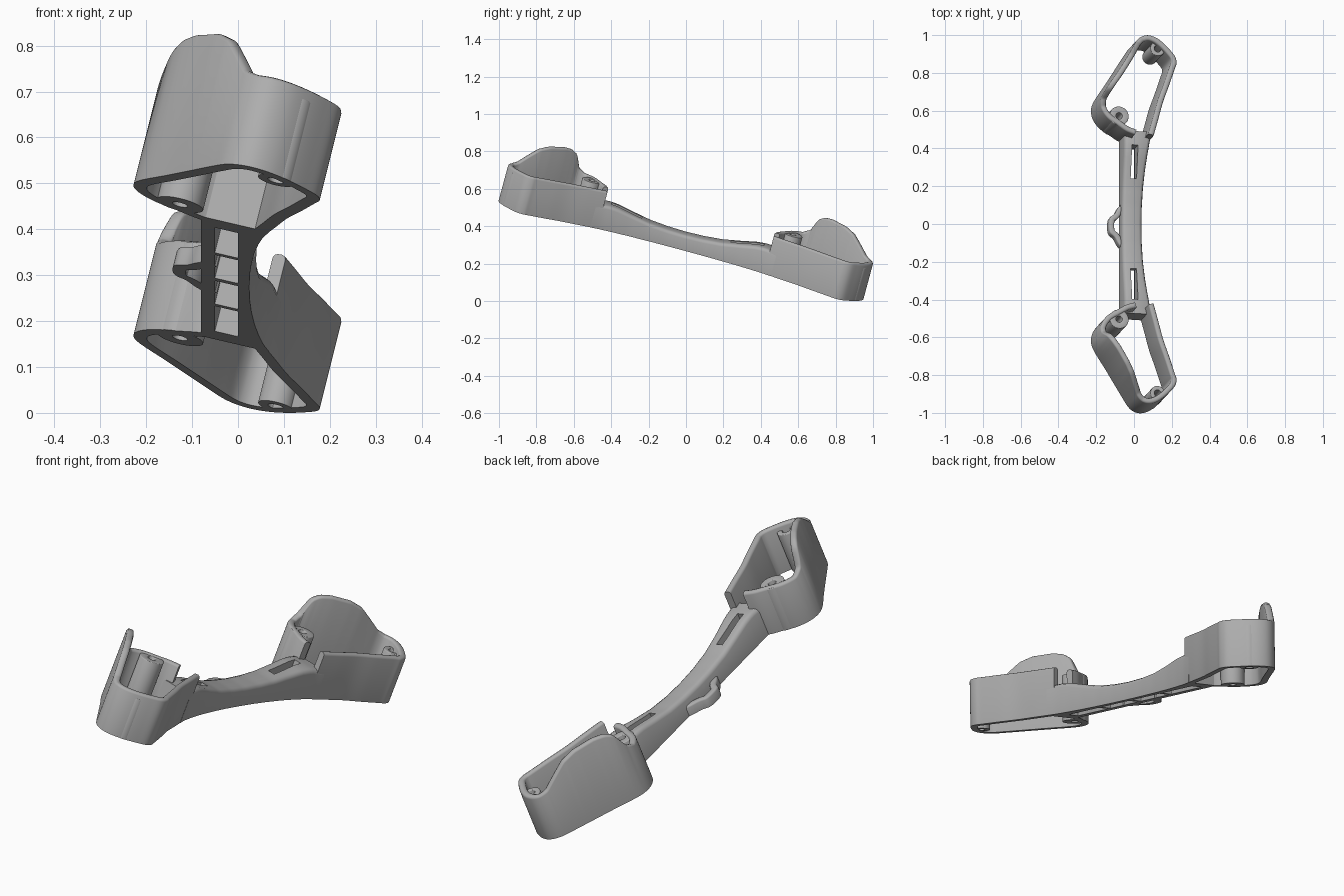
import bpy, bmesh, math
from mathutils import Vector, Matrix

old = bpy.data.objects.get("Cube")
if old:
    bpy.data.objects.remove(old, do_unlink=True)

# Single plastic material
plastic = bpy.data.materials.new("grey_plastic")
plastic.use_nodes = True
GREY = (0.42, 0.42, 0.42, 1)
plastic.diffuse_color = GREY
plastic.node_tree.nodes["Principled BSDF"].inputs["Base Color"].default_value = GREY

# The whole part is modelled flat, then tilted by this frame
UP = Vector((0.25, 0.27, 1)).normalized()
ALONG = Vector((0, 1, -0.27)).normalized()
ACROSS = ALONG.cross(UP)
FRAME = Matrix((ACROSS, ALONG, UP)).transposed().to_4x4()
FRAME.translation = (0, -0.025, 0.279)


def lerp(table, v):
    """Piecewise linear lookup."""
    if v <= table[0][0]:
        return table[0][1]
    for (a, p), (b, q) in zip(table, table[1:]):
        if v <= b:
            return p + (q - p) * (v - a) / (b - a)
    return table[-1][1]


def spline(points, steps=8):
    """Smooth curve through the given points."""
    p = [Vector(q) for q in points]
    p = [2 * p[0] - p[1]] + p + [2 * p[-1] - p[-2]]
    out = []
    for a, b, c, d in zip(p, p[1:], p[2:], p[3:]):
        for i in range(steps):
            t = i / steps
            out.append(0.5 * (2 * b + (c - a) * t + (2 * a - 5 * b + 4 * c - d) * t * t
                              + (3 * b - a - 3 * c + d) * t ** 3))
    return out + [p[-2]]


def loft(name, rings, closed=False, mirror=False):
    """Skin equal sized rings into a solid."""
    bm = bmesh.new()
    loops = [[bm.verts.new(c) for c in ring] for ring in rings]
    pairs = list(zip(loops, loops[1:]))
    if closed:
        pairs.append((loops[-1], loops[0]))
    n = len(loops[0])
    for a, b in pairs:
        for i in range(n):
            j = (i + 1) % n
            bm.faces.new((a[i], a[j], b[j], b[i]))
    if not closed:
        bm.faces.new(loops[0])
        bm.faces.new(loops[-1])
    bmesh.ops.recalc_face_normals(bm, faces=bm.faces)
    mesh = bpy.data.meshes.new(name)
    bm.to_mesh(mesh)
    bm.free()
    obj = bpy.data.objects.new(name, mesh)
    bpy.context.collection.objects.link(obj)
    obj.matrix_world = FRAME
    mesh.materials.append(plastic)
    if mirror:
        m = obj.modifiers.new("Mirror", "MIRROR")
        m.use_axis = (False, True, False)
    return obj


def smooth(obj):
    bpy.ops.object.select_all(action="DESELECT")
    obj.select_set(True)
    bpy.context.view_layer.objects.active = obj
    bpy.ops.object.shade_smooth_by_angle(angle=math.radians(50))


def wall(name, path, thick, height, r, closed=False, mirror=True):
    """Upright wall following a path, with a rounded top edge."""
    rings = []
    n = len(path)
    for i, p in enumerate(path):
        if closed:
            t = path[(i + 1) % n] - path[i - 1]
        else:
            t = path[min(i + 1, n - 1)] - path[max(i - 1, 0)]
        inward = Vector((-t.y, t.x)).normalized()
        h = height(p)
        k = 0.3 * r
        section = [(0, 0), (0, h - r), (k, h - k), (r, h),
                   (thick - r, h), (thick - k, h - k), (thick, h - r), (thick, 0)]
        rings.append([(*(p + inward * o), w) for o, w in section])
    obj = loft(name, rings, closed, mirror)
    smooth(obj)
    return obj


# End housings: low rim with a raised fin on the outer side
outline = [(0.058, 0.46), (0.083, 0.55), (0.11, 0.65), (0.142, 0.74), (0.172, 0.83),
           (0.183, 0.865), (0.177, 0.9), (0.15, 0.935), (0.115, 0.97), (0.075, 0.998),
           (0.035, 1.01), (0.0, 1.004), (-0.03, 0.982), (-0.06, 0.938), (-0.11, 0.857),
           (-0.16, 0.776), (-0.218, 0.685), (-0.234, 0.635), (-0.225, 0.585),
           (-0.19, 0.538), (-0.135, 0.503), (-0.09, 0.475), (-0.045, 0.46)]
fin = [(0.6, 0.21), (0.64, 0.23), (0.66, 0.265), (0.68, 0.305), (0.71, 0.325), (0.75, 0.332),
       (0.83, 0.325), (0.88, 0.305), (0.93, 0.26), (0.97, 0.222), (1.0, 0.21)]


def rim_height(p):
    return lerp(fin, p.y) if p.x < 0 else 0.21


wall("end_housing", spline(outline), 0.03, rim_height, 0.01)


# Screw bosses inside the housings
def circle(x, y, r, n=32):
    return [Vector((x + r * math.cos(2 * math.pi * i / n),
                    y + r * math.sin(2 * math.pi * i / n))) for i in range(n)]


wall("inner_screw_boss", circle(-0.13, 0.557, 0.052), 0.035, lambda p: 0.205, 0.003, True)
wall("tip_screw_boss", circle(0.085, 0.945, 0.04), 0.022, lambda p: 0.185, 0.003, True)

# Guard loop on the side of the grip
bump = [(-0.07, 0.13), (-0.095, 0.1), (-0.115, 0.065), (-0.138, 0.045), (-0.146, 0.02)]
bump += [(x, -y) for x, y in reversed(bump)]
wall("side_loop", spline(bump, 5), 0.03, lambda p: 0.045, 0.008, mirror=False)

# Grip: waisted bar with a dipped, rounded top
right_side = [(0, 0.025), (0.1, 0.026), (0.2, 0.03), (0.3, 0.037),
              (0.38, 0.046), (0.45, 0.057), (0.5, 0.07)]
top = [(0, 0.082), (0.1, 0.085), (0.2, 0.094), (0.3, 0.113), (0.38, 0.13), (0.43, 0.135), (0.5, 0.13)]
rings = []
STATIONS = 50
for i in range(STATIONS + 1):
    y = -0.5 + i / STATIONS
    x0, x1, h, r = -0.083, lerp(right_side, abs(y)), lerp(top, abs(y)), 0.018
    k = 0.3 * r
    rings.append([(x, y, z) for x, z in [
        (x0, 0), (x0, h - r), (x0 + k, h - k), (x0 + r, h),
        (x1 - r, h), (x1 - k, h - k), (x1, h - r), (x1, 0)]])
grip = loft("grip", rings)


# Pockets under the grip and slots through it
def cut(obj, x0, x1, y0, y1, z0, z1):
    cutter = loft("cutter", [[(x0, y, z0), (x0, y, z1), (x1, y, z1), (x1, y, z0)] for y in (y0, y1)])
    cutter.hide_render = True
    m = obj.modifiers.new("Cut", "BOOLEAN")
    m.operation = "DIFFERENCE"
    m.solver = "EXACT"
    m.object = cutter
    bpy.context.view_layer.update()
    bpy.context.view_layer.objects.active = obj
    bpy.ops.object.modifier_apply(modifier=m.name)
    bpy.data.objects.remove(cutter, do_unlink=True)


for s in (-1, 1):
    for a, b in ((0.011, 0.205), (0.223, 0.433)):
        y0, y1 = sorted((s * a, s * b))
        cut(grip, -0.052, 0.0, y0, y1, -0.02, 0.062)
    y0, y1 = sorted((s * 0.247, s * 0.423))
    cut(grip, -0.043, -0.011, y0, y1, -0.03, 0.3)
smooth(grip)
